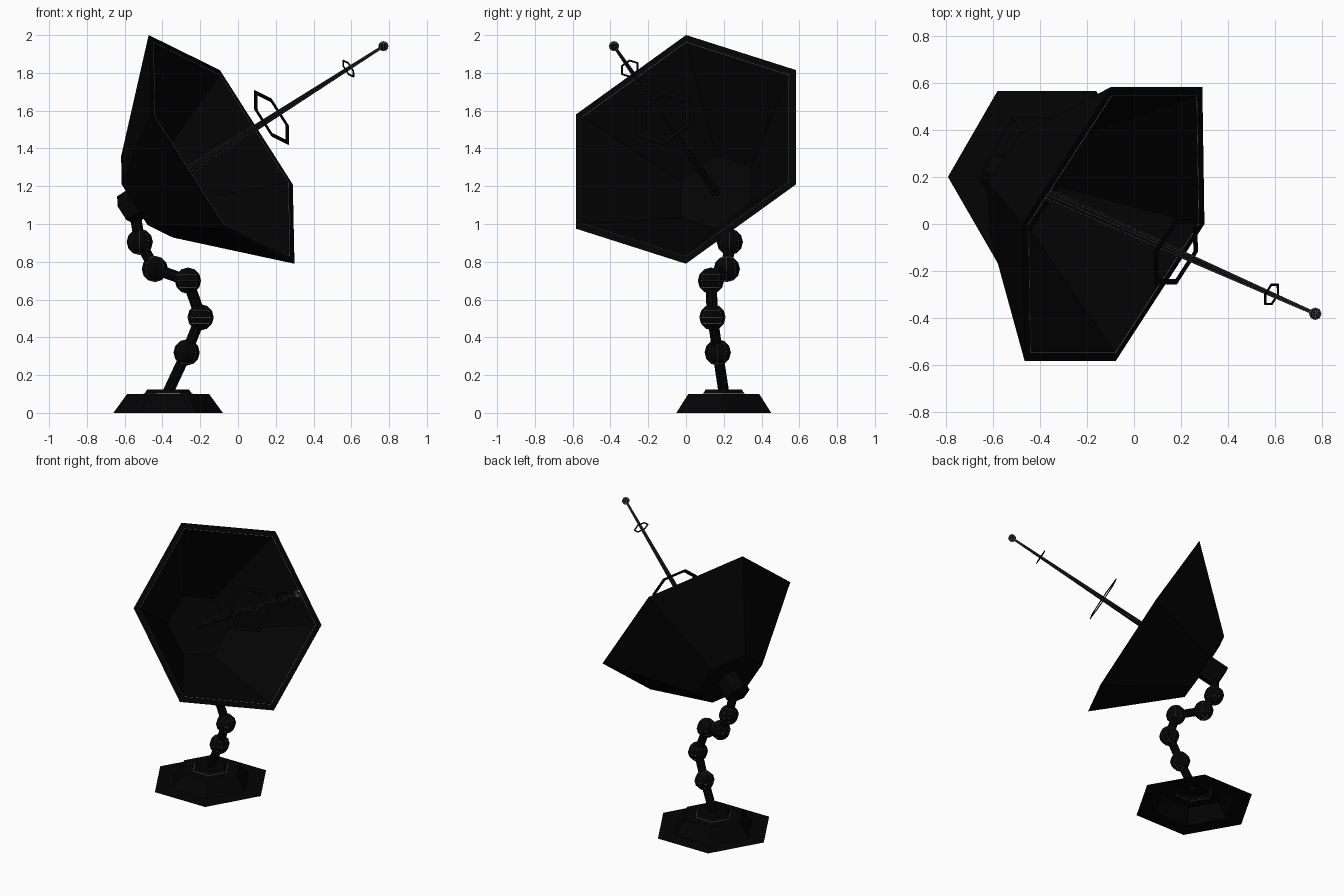
import bpy, bmesh, math
from mathutils import Vector, Matrix

if "Cube" in bpy.data.objects:
    bpy.data.objects.remove(bpy.data.objects["Cube"])


def material(name, v):
    m = bpy.data.materials.new(name)
    m.diffuse_color = (v, v, v, 1)
    m.use_nodes = True
    m.node_tree.nodes["Principled BSDF"].inputs["Base Color"].default_value = m.diffuse_color
    return m


black = material("matte black", 0.001)
light = material("light edge grey", 0.5)


def finish(bm, name, mat=black):
    bmesh.ops.recalc_face_normals(bm, faces=bm.faces)
    me = bpy.data.meshes.new(name)
    bm.to_mesh(me)
    bm.free()
    me.materials.append(mat)
    ob = bpy.data.objects.new(name, me)
    bpy.context.collection.objects.link(ob)
    return ob


def lathe(name, profile, matrix, sides=6, closed=False, mat=black):
    """Sweep (radius, height) points round the local z axis with few sides."""
    bm = bmesh.new()
    rings = []
    for r, h in profile:
        if r == 0:
            rings.append([bm.verts.new(matrix @ Vector((0, 0, h)))] * sides)
        else:
            rings.append([bm.verts.new(matrix @ Vector((
                r * math.cos(math.tau * i / sides),
                r * math.sin(math.tau * i / sides), h))) for i in range(sides)])
    pairs = list(zip(rings, rings[1:]))
    if closed:
        pairs.append((rings[-1], rings[0]))
    for a, b in pairs:
        for i in range(sides):
            j = (i + 1) % sides
            bm.faces.new(dict.fromkeys((a[i], a[j], b[j], b[i])))
    return finish(bm, name, mat)


def aim(p, q):
    d = q - p
    return Matrix.Translation(p) @ d.to_track_quat('Z', 'Y').to_matrix().to_4x4(), d.length


def rod(name, p, q, r1, r2, sides=8):
    m, length = aim(p, q)
    return lathe(name, [(0, 0), (r1, 0), (r2, length), (0, length)], m, sides)


def ball(name, centre, r):
    bm = bmesh.new()
    bmesh.ops.create_uvsphere(bm, u_segments=8, v_segments=6, radius=r,
                              matrix=Matrix.Translation(centre))
    return finish(bm, name)


def edge_lines(ob, width):
    """Hairline light edges along a part."""
    me = ob.data.copy()
    me.materials[0] = light
    wire = bpy.data.objects.new(ob.name + "_edges", me)
    bpy.context.collection.objects.link(wire)
    mod = wire.modifiers.new("edges", 'WIREFRAME')
    mod.thickness = width
    mod.offset = 0
    mod.use_even_offset = False


# Dish frame: origin at the rim centre, z along the antenna, x to the top corner
axis = Vector((0.787, -0.35, 0.502)).normalized()
up = Vector((-0.385, 0, 0.605))
up = (up - axis * up.dot(axis)).normalized()
side = axis.cross(up)
dish_m = Matrix((up, side, axis)).transposed().to_4x4()
dish_m.translation = Vector((-0.087, 0, 1.395))


def on_axis(t):
    return dish_m @ Vector((0, 0, t))


# Hexagonal foot: flat flange, sloped step and small collar
foot = Vector((-0.37, 0.2, 0))
lathe("base", [(0.42, 0), (0.29, 0), (0.217, 0.1), (0.127, 0.1),
               (0.11, 0.125), (0, 0.125)], Matrix.Translation(foot))
lathe("collar_line", [(0.128, 0.099), (0.131, 0.099), (0.131, 0.102), (0.128, 0.102)],
      Matrix.Translation(foot), closed=True, mat=light)

# Jointed arm
joints = [Vector(p) for p in ((-0.272, 0.168, 0.32), (-0.198, 0.14, 0.506),
                              (-0.265, 0.132, 0.7), (-0.44, 0.216, 0.762),
                              (-0.52, 0.232, 0.905))]
path = [foot + Vector((0, 0, 0.11))] + joints + [on_axis(-0.59)]
for i, (p, q) in enumerate(zip(path, path[1:])):
    rod(f"arm_link_{i + 1}", p, q, 0.03, 0.03)
for i, p in enumerate(joints):
    edge_lines(ball(f"arm_joint_{i + 1}", p, 0.069), 0.0015)

# Dish shell, its inner rim line and the mount behind it
lathe("dish", [(0, -0.5), (0.255, -0.5), (0.718, 0), (0.672, 0),
               (0.23, -0.45), (0, -0.45)], dish_m)
lathe("dish_rim_line", [(0.671, 0), (0.673, 0), (0.673, 0.002), (0.671, 0.002)],
      dish_m, closed=True, mat=light)
lathe("dish_mount", [(0, -0.64), (0.088, -0.64), (0.088, -0.49), (0, -0.49)], dish_m)

# Antenna with two hexagonal rings and a tip ball
edge_lines(rod("antenna", on_axis(-0.46), on_axis(1.08), 0.025, 0.007), 0.0025)
edge_lines(ball("antenna_tip", on_axis(1.085), 0.025), 0.004)
for name, t, r, w in (("large_ring", 0.335, 0.17, 0.027), ("small_ring", 0.85, 0.055, 0.009)):
    lathe(name, [(r, t - 0.003), (r, t + 0.003), (r - w, t + 0.003), (r - w, t - 0.003)],
          dish_m, closed=True)
